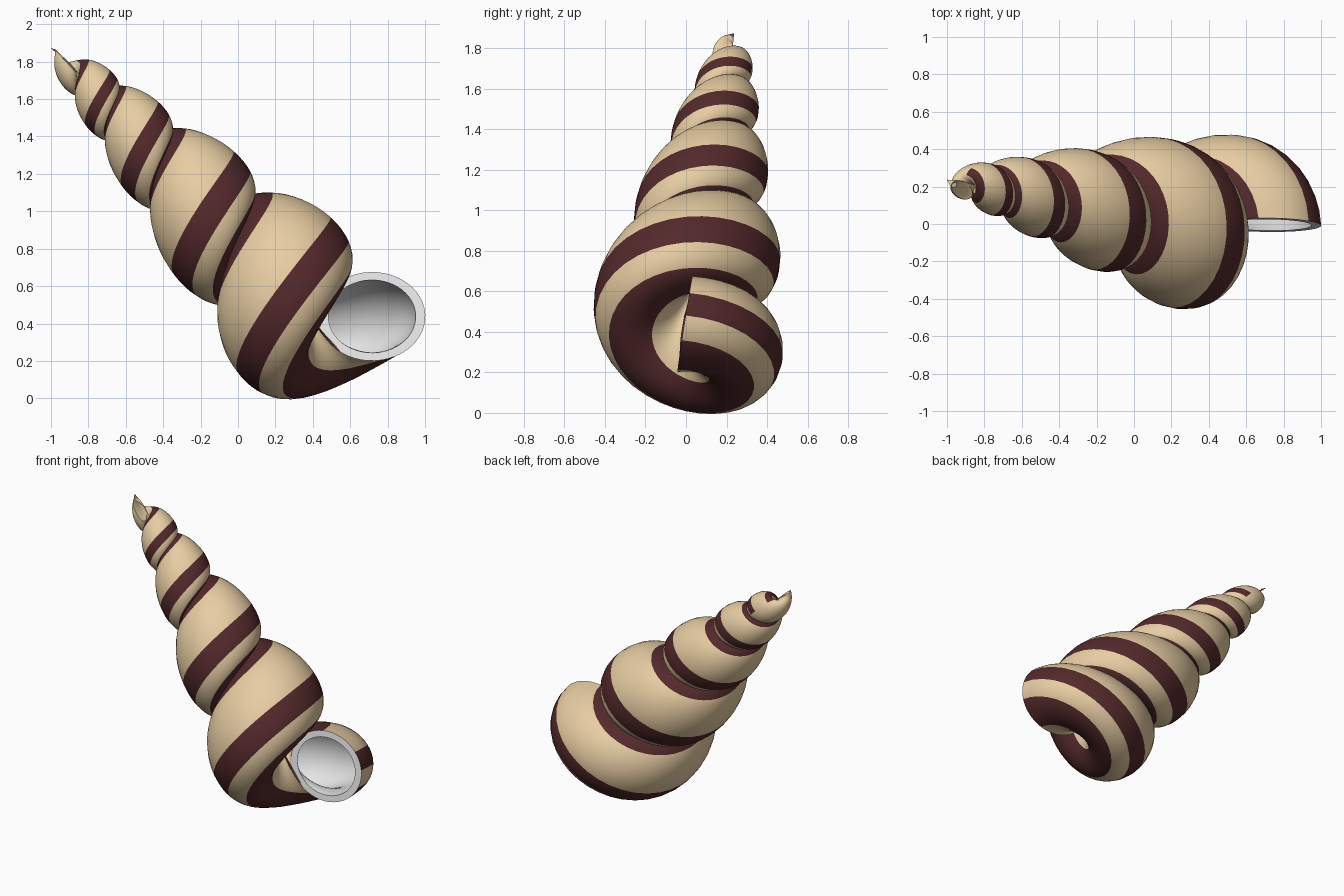
import bpy, bmesh, math
from mathutils import Vector

if "Cube" in bpy.data.objects:
    bpy.data.objects.remove(bpy.data.objects["Cube"])


def material(name, rgb):
    m = bpy.data.materials.new(name)
    m.use_nodes = True
    m.diffuse_color = (*rgb, 1)
    m.node_tree.nodes["Principled BSDF"].inputs["Base Color"].default_value = (*rgb, 1)
    return m


tan = material("tan", (0.80, 0.61, 0.365))
brown = material("dark brown", (0.088, 0.022, 0.024))
white = material("pearl white", (0.82, 0.82, 0.82))

# Coiling frame: virtual apex, axis, and the direction from axis to mouth
APEX = Vector((-1.18, 0.272, 2.085))
AXIS = Vector((0.681, -0.12, -0.722)).normalized()
side = Vector((0.72, 0.10, 0.69))
SIDE = (side - AXIS * side.dot(AXIS)).normalized()
TURN = AXIS.cross(SIDE)

# Every half turn, tip to mouth: distance along axis, tube half height, outer radius
WHORLS = [(0.33, 0.07, 0.07), (0.45, 0.10, 0.105), (0.56, 0.125, 0.13),
          (0.69, 0.15, 0.16), (0.85, 0.19, 0.20), (1.05, 0.23, 0.24),
          (1.31, 0.285, 0.31), (1.57, 0.32, 0.36), (1.92, 0.335, 0.445),
          (2.20, 0.32, 0.475), (2.515, 0.262, 0.512)]
LAST = len(WHORLS) - 1
COLS, STEPS = 48, 18          # faces round the tube, rings per half turn
START = STEPS * 3 // 5        # first ring behind the pointed tip
LEAN = 0.17                   # slant of the tube section along the cone
# Centre and half width of each stripe round the tube, in degrees
STRIPES = [(-71, 19), (22.5, 15), (94, 26), (191, 19)]


def whorl(t):
    """Smoothly interpolate the whorl table at half turn t."""
    i = min(int(t), LAST - 1)
    f = t - i
    p = [Vector(WHORLS[max(0, min(LAST, i + k))]) for k in (-1, 0, 1, 2)]
    return (p[1] + (p[2] - p[0]) * f / 2
            + (p[0] * 2 - p[1] * 5 + p[2] * 4 - p[3]) * f * f / 2
            + (p[1] * 3 - p[0] - p[2] * 3 + p[3]) * f ** 3 / 2)


def ring(bm, t, size=1.0):
    h, high, outer = whorl(t)
    turn = math.pi * (t - LAST)
    out = SIDE * math.cos(turn) + TURN * math.sin(turn)
    verts = []
    for c in range(COLS):
        a = math.tau * c / COLS
        up = high * size * math.sin(a)
        r = outer * 0.49 + outer * 0.51 * size * math.cos(a) + LEAN * up
        verts.append(bm.verts.new(APEX + AXIS * (h + up) + out * r))
    return verts


def bridge(bm, a, b):
    return [bm.faces.new((a[c], a[(c + 1) % COLS], b[(c + 1) % COLS], b[c]))
            for c in range(COLS)]


def striped(c):
    a = (c + 0.5) * 360 / COLS
    return any(abs((a - mid + 180) % 360 - 180) < half for mid, half in STRIPES)


def finish(name, bm, mats):
    mesh = bpy.data.meshes.new(name)
    bm.to_mesh(mesh)
    bm.free()
    for m in mats:
        mesh.materials.append(m)
    ob = bpy.data.objects.new(name, mesh)
    bpy.context.collection.objects.link(ob)
    bpy.ops.object.select_all(action="DESELECT")
    ob.select_set(True)
    bpy.context.view_layer.objects.active = ob
    bpy.ops.object.shade_smooth_by_angle(angle=math.radians(40))


# Spiral shell with stripes running along the tube
bm = bmesh.new()
rings = [ring(bm, i / STEPS) for i in range(START, LAST * STEPS + 1)]
for i, (a, b) in enumerate(zip(rings, rings[1:])):
    for c, face in enumerate(bridge(bm, a, b)):
        face.material_index = int(striped(c) and i > STEPS)
tip = bm.verts.new(APEX + AXIS * 0.28 - SIDE * 0.015)
for c in range(COLS):
    bm.faces.new((tip, rings[0][(c + 1) % COLS], rings[0][c]))
bmesh.ops.recalc_face_normals(bm, faces=bm.faces)
finish("spiral_shell", bm, [tan, brown])

# Flat lip and hollow lining of the mouth
bm = bmesh.new()
lip = ring(bm, LAST)
rings = [ring(bm, LAST - i / STEPS, 0.82) for i in range(2 * STEPS)]
for a, b in zip([lip] + rings, rings):
    bridge(bm, a, b)
bm.faces.new(rings[-1])
finish("mouth_lining", bm, [white])
